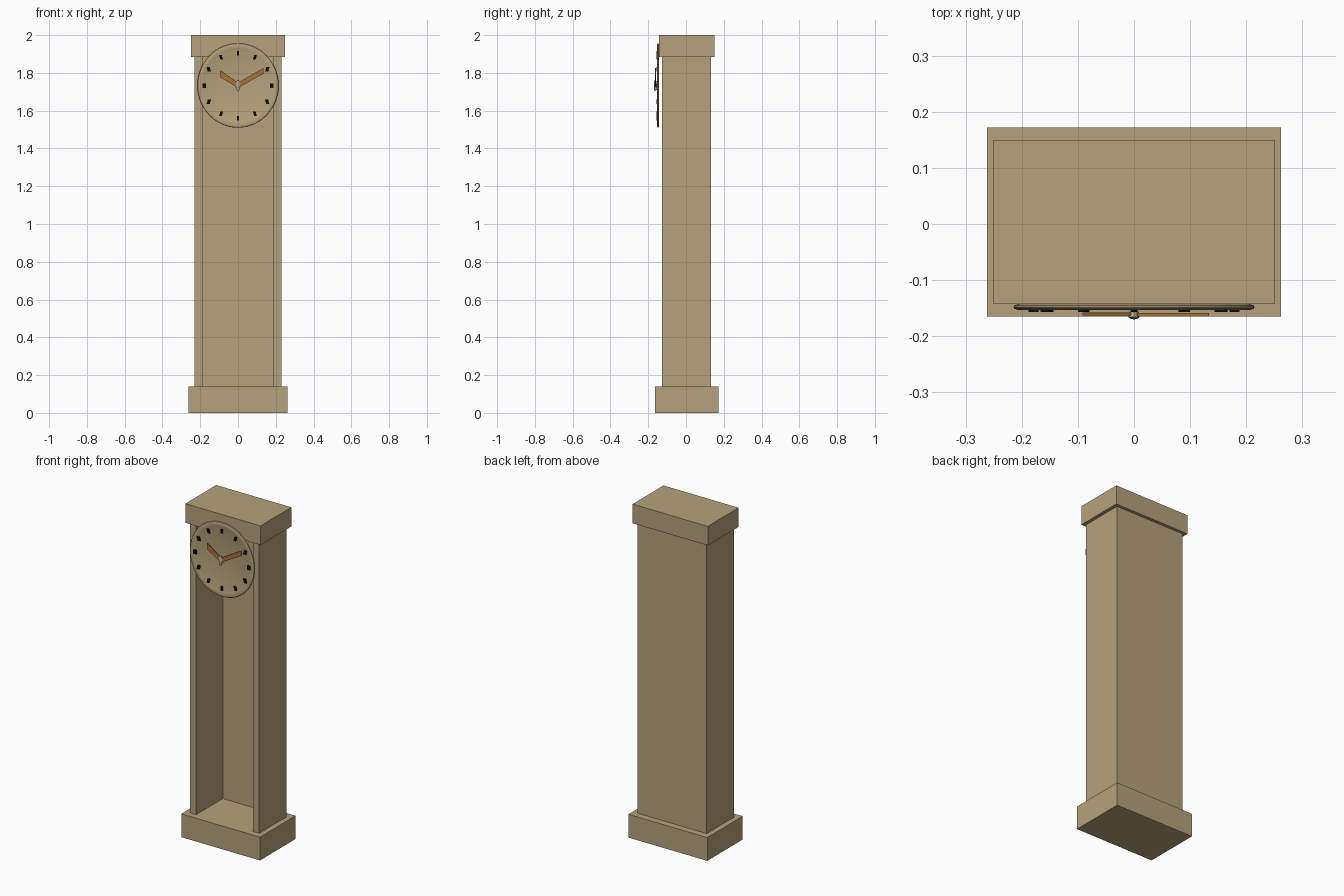
import bpy, bmesh, math
from mathutils import Vector, Matrix

if "Cube" in bpy.data.objects:
    bpy.data.objects.remove(bpy.data.objects["Cube"], do_unlink=True)


def material(name, r, g, b):
    m = bpy.data.materials.new(name)
    m.use_nodes = True
    m.diffuse_color = (r, g, b, 1)
    m.node_tree.nodes["Principled BSDF"].inputs["Base Color"].default_value = (r, g, b, 1)
    return m


WOOD = material("pale wood", 0.47, 0.36, 0.20)
HAND = material("brown hand", 0.40, 0.17, 0.035)
BLACK = material("black mark", 0.004, 0.004, 0.004)
METAL = material("light metal", 0.45, 0.40, 0.32)
DIAL_Z = 1.733


def finish(name, bm, mat, smooth=False):
    bmesh.ops.recalc_face_normals(bm, faces=bm.faces)
    mesh = bpy.data.meshes.new(name)
    bm.to_mesh(mesh)
    bm.free()
    mesh.materials.append(mat)
    ob = bpy.data.objects.new(name, mesh)
    bpy.context.collection.objects.link(ob)
    if smooth:
        bpy.ops.object.select_all(action="DESELECT")
        ob.select_set(True)
        bpy.context.view_layer.objects.active = ob
        bpy.ops.object.shade_smooth_by_angle(angle=math.radians(35))
    return ob


def box(name, lo, hi, mat=WOOD):
    bm = bmesh.new()
    lo, hi = Vector(lo), Vector(hi)
    size = Matrix.Diagonal((*(hi - lo), 1))
    bmesh.ops.create_cube(bm, size=1, matrix=Matrix.Translation((lo + hi) / 2) @ size)
    return finish(name, bm, mat)


def plate(name, outline, y_front, y_back, mat):
    """Extrude an x-z outline, measured from the dial centre, along y."""
    bm = bmesh.new()
    face = bm.faces.new([bm.verts.new((x, y_front, DIAL_Z + z)) for x, z in outline])
    new = bmesh.ops.extrude_face_region(bm, geom=[face])["geom"]
    verts = [v for v in new if isinstance(v, bmesh.types.BMVert)]
    bmesh.ops.translate(bm, verts=verts, vec=(0, y_back - y_front, 0))
    return finish(name, bm, mat)


def lathe(name, profile, steps, x_scale, z_scale, mat):
    """Turn a (radius, y) profile about the y axis at the dial centre."""
    bm = bmesh.new()
    verts = [bm.verts.new((r, y, 0)) for r, y in profile]
    edges = [bm.edges.new(pair) for pair in zip(verts, verts[1:])]
    bmesh.ops.spin(bm, geom=verts + edges, cent=(0, 0, 0), axis=(0, 1, 0),
                   angle=math.tau, steps=steps)
    bmesh.ops.remove_doubles(bm, verts=bm.verts, dist=0.0001)
    bmesh.ops.scale(bm, vec=(x_scale, 1, z_scale), verts=bm.verts)
    bmesh.ops.translate(bm, vec=(0, 0, DIAL_Z), verts=bm.verts)
    return finish(name, bm, mat, True)


# Case: plinth, crown, two side walls and a thin back, open at the front
box("base", (-0.262, -0.165, 0), (0.262, 0.172, 0.14))
box("crown", (-0.25, -0.143, 1.885), (0.25, 0.15, 2))
for side, a, b in (("left", 0.189, 0.23), ("right", -0.23, -0.189)):
    box(side + "_wall", (a, -0.127, 0.14), (b, 0.132, 1.885))
box("back_panel", (-0.189, 0.126, 0.14), (0.189, 0.132, 1.885))

# Dial with a rounded raised rim
lathe("dial", [(0, -0.149), (0.178, -0.149), (0.185, -0.151), (0.195, -0.153),
               (0.207, -0.153), (0.213, -0.151), (0.215, -0.148),
               (0.213, -0.145), (0.207, -0.143), (0, -0.143)], 64, 1, 1.04, WOOD)

# Hour marks, slanted towards the dial centre
for i in range(12):
    a = i * math.tau / 12
    s, c = math.sin(a), math.cos(a)
    x, z = 0.179 * s, 0.172 * c
    w = 0.005 + 0.004 * abs(s)
    lean = 0.008 * s * c
    plate(f"hour_mark_{i}", [(x - w - lean, z - 0.012), (x + w - lean, z - 0.012),
                             (x + w + lean, z + 0.012), (x - w + lean, z + 0.012)],
          -0.157, -0.148, BLACK)

# Hands, wider at their upright outer ends
plate("hour_hand", [(0, -0.012), (0, 0.015), (-0.092, 0.08), (-0.092, 0.043)],
      -0.163, -0.158, HAND)
plate("minute_hand", [(0, -0.012), (0, 0.015), (0.134, 0.093), (0.134, 0.062)],
      -0.165, -0.159, HAND)

# Centre pin, a tall oval
lathe("centre_pin", [(0, -0.170), (0.006, -0.169), (0.010, -0.166),
                     (0.009, -0.162), (0.006, -0.149), (0, -0.149)], 24, 1, 3.1, METAL)
